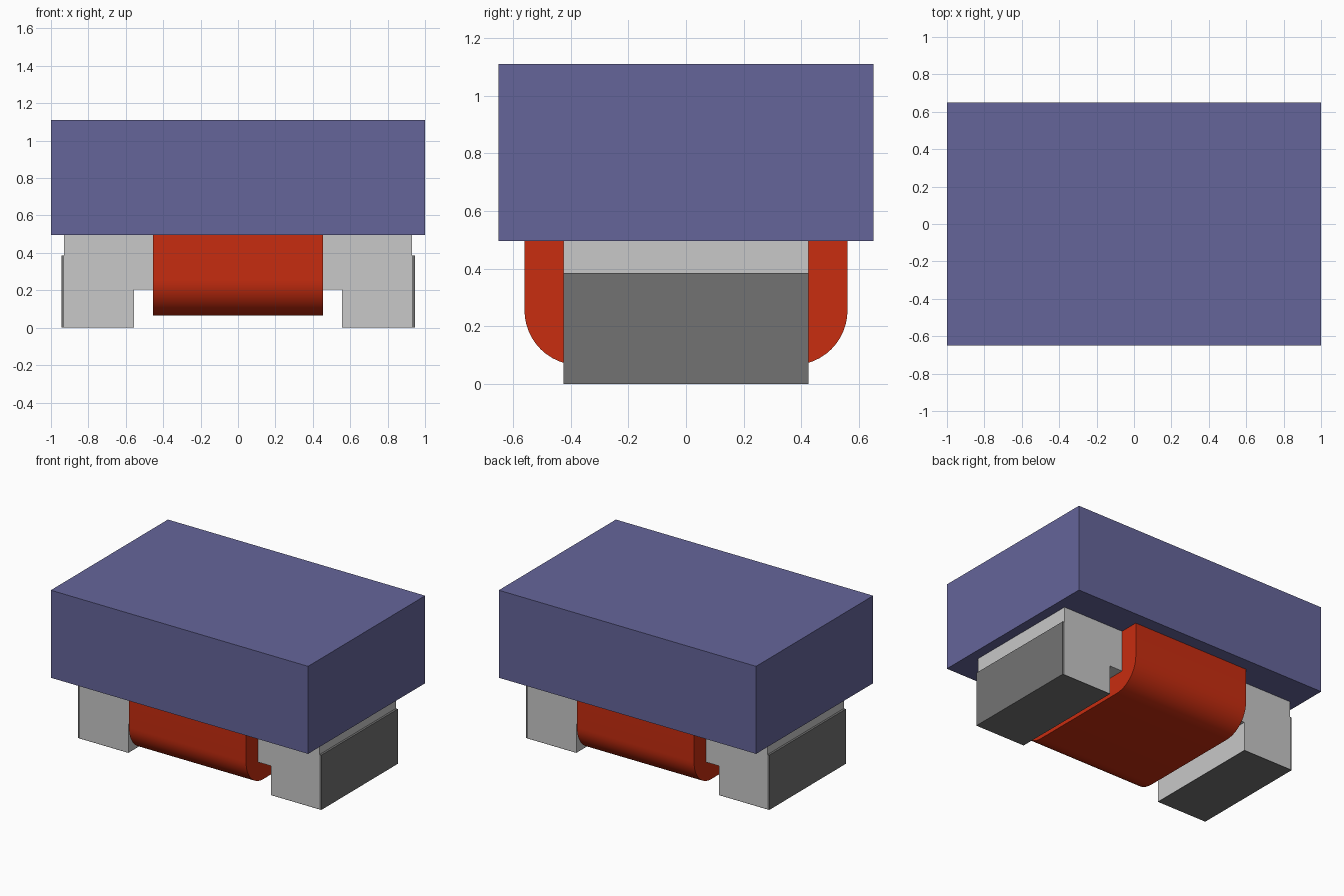
import bpy, bmesh, math

cube = bpy.data.objects.get("Cube")
if cube:
    bpy.data.objects.remove(cube, do_unlink=True)


def material(name, rgb):
    m = bpy.data.materials.new(name)
    m.use_nodes = True
    m.diffuse_color = (*rgb, 1)
    bsdf = next(n for n in m.node_tree.nodes if n.type == 'BSDF_PRINCIPLED')
    bsdf.inputs["Base Color"].default_value = (*rgb, 1)
    return m


BLUE = material("slate blue", (0.130, 0.130, 0.323))
LIGHT = material("light grey", (0.578, 0.578, 0.578))
DARK = material("dark grey", (0.171, 0.171, 0.171))
RED = material("copper red", (0.578, 0.026, 0.005))


def prism(name, points, axis, half, mat):
    """Extrude a closed 2D profile from -half to +half along x or y."""
    bm = bmesh.new()
    place = (lambda a, z, d: (d, a, z)) if axis == 'x' else (lambda a, z, d: (a, d, z))
    base = bm.faces.new([bm.verts.new(place(a, z, -half)) for a, z in points])
    out = bmesh.ops.extrude_face_region(bm, geom=[base])
    verts = [v for v in out["geom"] if isinstance(v, bmesh.types.BMVert)]
    offset = (2 * half, 0, 0) if axis == 'x' else (0, 2 * half, 0)
    bmesh.ops.translate(bm, verts=verts, vec=offset)
    bmesh.ops.recalc_face_normals(bm, faces=bm.faces)
    mesh = bpy.data.meshes.new(name)
    bm.to_mesh(mesh)
    bm.free()
    obj = bpy.data.objects.new(name, mesh)
    bpy.context.collection.objects.link(obj)
    mesh.materials.append(mat)
    return obj


TOP = 0.495      # underside of the block
CORE_Y = 0.425   # half depth of the core

# Block on top
prism("top_block", [(-1, TOP), (1, TOP), (1, 1.11), (-1, 1.11)], 'y', 0.65, BLUE)

# Bridge-shaped core with two feet
half = [(0.555, 0.205), (0.555, 0.004), (0.93, 0.004), (0.93, TOP)]
prism("core", half + [(-x, z) for x, z in reversed(half)], 'y', CORE_Y, LIGHT)

# L-shaped contact plates under each foot and up its end
contact = [(0.555, 0), (0.945, 0), (0.945, 0.385), (0.93, 0.385), (0.93, 0.004), (0.555, 0.004)]
for side, s in (("left", 1), ("right", -1)):
    prism(side + "_contact", [(s * x, z) for x, z in contact], 'y', CORE_Y, DARK)

# Winding with rounded lower edges
R, WY, WZ = 0.19, 0.56, 0.065
arc = [(WY - R + R * math.cos(t), WZ + R - R * math.sin(t))
       for t in (math.pi / 2 * i / 12 for i in range(13))]
profile = [(WY, TOP)] + arc
winding = prism("winding", profile + [(-y, z) for y, z in reversed(profile)], 'x', 0.455, RED)
bpy.ops.object.select_all(action='DESELECT')
winding.select_set(True)
bpy.context.view_layer.objects.active = winding
bpy.ops.object.shade_smooth_by_angle(angle=math.radians(30))
